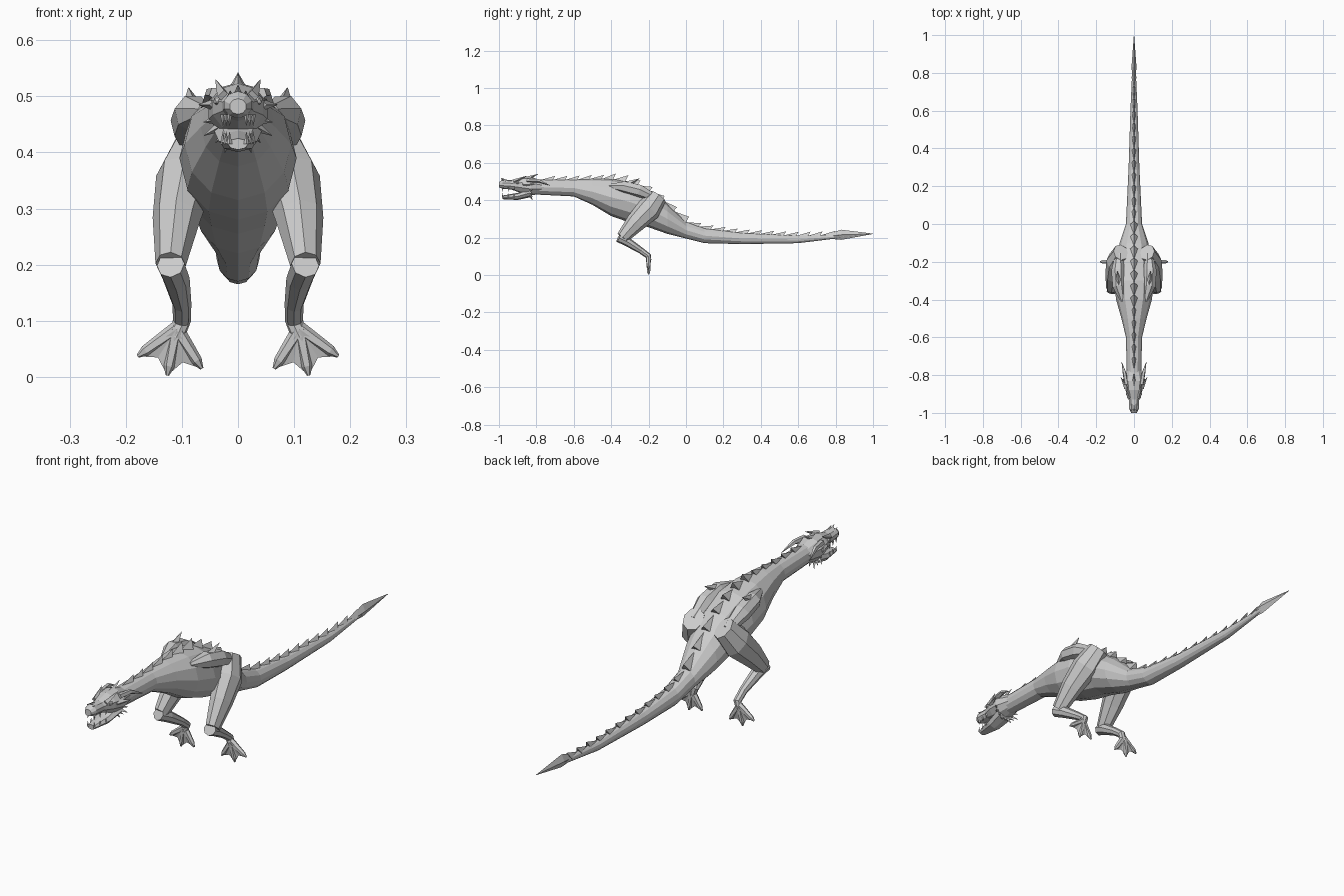
import bpy, bmesh, math
from mathutils import Vector

cube = bpy.data.objects.get("Cube")
if cube:
    bpy.data.objects.remove(cube, do_unlink=True)

ACROSS, BACKWARD = Vector((1, 0, 0)), Vector((0, 1, 0))


def build(name, verts, faces):
    """Make a flat-shaded object with outward normals."""
    mesh = bpy.data.meshes.new(name)
    mesh.from_pydata(verts, [], faces)
    bm = bmesh.new()
    bm.from_mesh(mesh)
    bmesh.ops.recalc_face_normals(bm, faces=bm.faces)
    bm.to_mesh(mesh)
    bm.free()
    obj = bpy.data.objects.new(name, mesh)
    bpy.context.collection.objects.link(obj)


def loft(name, rings, sides, width=1, along=None, reference=ACROSS):
    """Skin rings of (centre, radius); width scales the radius along reference."""
    final = len(rings) - 1
    verts, faces = [], []
    for index, (centre, radius) in enumerate(rings):
        before = Vector(rings[max(index - 1, 0)][0])
        after = Vector(rings[min(index + 1, final)][0])
        tangent = along or (after - before).normalized()
        side = (reference - tangent * reference.dot(tangent)).normalized()
        upright = tangent.cross(side)
        for corner in range(sides):
            angle = math.pi / 2 + math.tau * corner / sides
            offset = side * math.cos(angle) * width + upright * math.sin(angle)
            verts.append(Vector(centre) + offset * radius)
    for index in range(final):
        for corner in range(sides):
            a = index * sides + corner
            b = index * sides + (corner + 1) % sides
            faces.append((a, b, b + sides, a + sides))
    faces.append(range(sides))
    faces.append(range(final * sides, len(verts)))
    build(name, verts, [tuple(face) for face in faces])


def trunk(name, profile, sides, width):
    """Loft lengthwise with upright rings from (y, centre height, radius)."""
    rings = [((0, y, z), radius) for y, z, radius in profile]
    loft(name, rings, sides, width, along=BACKWARD)


def spike(name, base, tip, radius, reference=ACROSS):
    """Straight four-sided thorn from base to tip."""
    loft(name, [(base, radius), (tip, radius / 20)], 4, reference=reference)


# Neck, trunk and tail in one skin
BODY = [
    (-.8, .47, .04), (-.6, .465, .045), (-.5, .445, .07), (-.4, .415, .1),
    (-.3, .39, .11), (-.2, .355, .1), (-.1, .3, .08), (0, .24, .045),
    (.1, .21, .04), (.3, .195, .03), (.6, .19, .02), (1, .22, .001),
]
trunk("body", BODY, 12, width=.95)


def back_height(y):
    """Height of the back line at y."""
    for (y_a, z_a, r_a), (y_b, z_b, r_b) in zip(BODY, BODY[1:]):
        if y <= y_b:
            blend = (y - y_a) / (y_b - y_a)
            return (z_a + r_a) * (1 - blend) + (z_b + r_b) * blend


# Backswept plates along the spine, largest over the trunk
step = .065
for index in range(24):
    front = step * index - .77
    rear, tip = front + step * .8, front + step * 1.1
    height = .032 if -.45 < front < 0 else .02
    half, low = height * .7, back_height(rear) - .01
    verts = [(0, front, back_height(front)), (half, rear, low),
             (-half, rear, low), (0, tip, back_height(tip) + height)]
    build("back_plate", verts, [(0, 1, 2), (0, 1, 3), (0, 2, 3), (1, 2, 3)])

# Blade at the end of the tail
trunk("tail_blade", [(.75, .205, .01), (.83, .215, .027), (1, .22, .001)], 4, width=.5)

# Skull with upper jaw, and the dropped lower jaw
trunk("skull", [(-.77, .47, .035), (-.83, .475, .05), (-.88, .48, .043),
                (-.93, .482, .026), (-.98, .485, .024), (-1, .482, .014)], 10, width=1.1)
trunk("lower_jaw", [(-.83, .44, .024), (-.9, .42, .019), (-.98, .415, .01)], 8, width=1.8)
spike("nose_horn", (0, -.96, .5), (0, -.99, .52), .01)
spike("crest", (0, -.86, .51), (0, -.79, .54), .014)

# Thorny frill around cheeks and chin
cheek = Vector((0, -.84, .465))
for index in range(9):
    angle = math.radians(20 * index - 170)
    spoke = Vector((math.cos(angle), 0, math.sin(angle)))
    length = .062 + .008 * (index % 2)
    spike("frill_thorn", cheek + spoke * .036,
          cheek + spoke * length + BACKWARD * .02, .01, BACKWARD)

for sign, word in ((1, "left"), (-1, "right")):
    def place(x, y, z):
        """Put a point on the current side."""
        return Vector((sign * x, y, z))

    def limb(name, rings, sides, width=1):
        """Loft (x, y, z, radius) rings on the current side."""
        loft(f"{word}_{name}", [(place(*ring[:3]), ring[3]) for ring in rings],
             sides, width)

    def thorn(name, base, tip, radius):
        """Thorn on the current side."""
        spike(f"{word}_{name}", place(*base), place(*tip), radius)

    # Head details
    limb("horn", [(.04, -.85, .505, .012), (.05, -.79, .505, .01),
                  (.065, -.73, .48, .001)], 5)
    thorn("cheek_thorn", (.04, -.87, .485), (.07, -.81, .485), .012)
    thorn("brow", (.025, -.92, .5), (.04, -.85, .53), .012)
    thorn("nostril", (.012, -.95, .495), (.014, -.99, .51), .01)
    bpy.ops.mesh.primitive_ico_sphere_add(
        subdivisions=1, radius=.01, location=place(.035, -.9, .493))
    bpy.context.object.name = f"{word}_eye"
    for index in range(3):
        x, y = .015 + .006 * index, .03 * index - .98
        thorn("upper_tooth", (x, y, .468), (x, y, .447), .005)
        thorn("lower_tooth", (x, y, .415), (x, y, .437), .005)

    # Shoulder stub with a raised point
    limb("shoulder_stub", [(.06, -.41, .475, .012), (.08, -.33, .47, .034),
                           (.085, -.25, .45, .036), (.08, -.16, .41, .02)], 7)
    thorn("stub_point", (.08, -.32, .48), (.088, -.25, .515), .02)

    # Deep thigh, then the shin folding back to the ankle
    limb("thigh", [(.07, -.15, .42, .05), (.095, -.2, .35, .065),
                   (.11, -.27, .28, .053), (.12, -.34, .2, .034)], 8, width=.8)
    limb("shin", [(.12, -.36, .2, .025), (.11, -.31, .175, .024), (.1, -.24, .13, .017),
                  (.1, -.2, .1, .016), (.11, -.2, .07, .014)], 8)

    # Webbed foot hanging in an upright fan, with three toes
    ankle = place(.11, -.2, .085)
    rim = []
    for index in range(5):
        angle = math.radians(-35 - 22 * index)
        reach = .06 if index % 2 else .084
        rim.append(ankle + reach * place(math.cos(angle), 0, math.sin(angle)))
    depth = BACKWARD * .015
    sheet = [(face, corner, corner + 1) for face in (0, 1) for corner in range(2, 6)]
    build(f"{word}_foot_web", [ankle - depth, ankle + depth, *rim],
          sheet + [(0, 1, 2), (0, 1, 6)])
    for tip in rim[::2]:
        loft(f"{word}_toe", [(ankle, .014), (ankle.lerp(tip, .8), .01), (tip, .003)],
             6, reference=BACKWARD)
